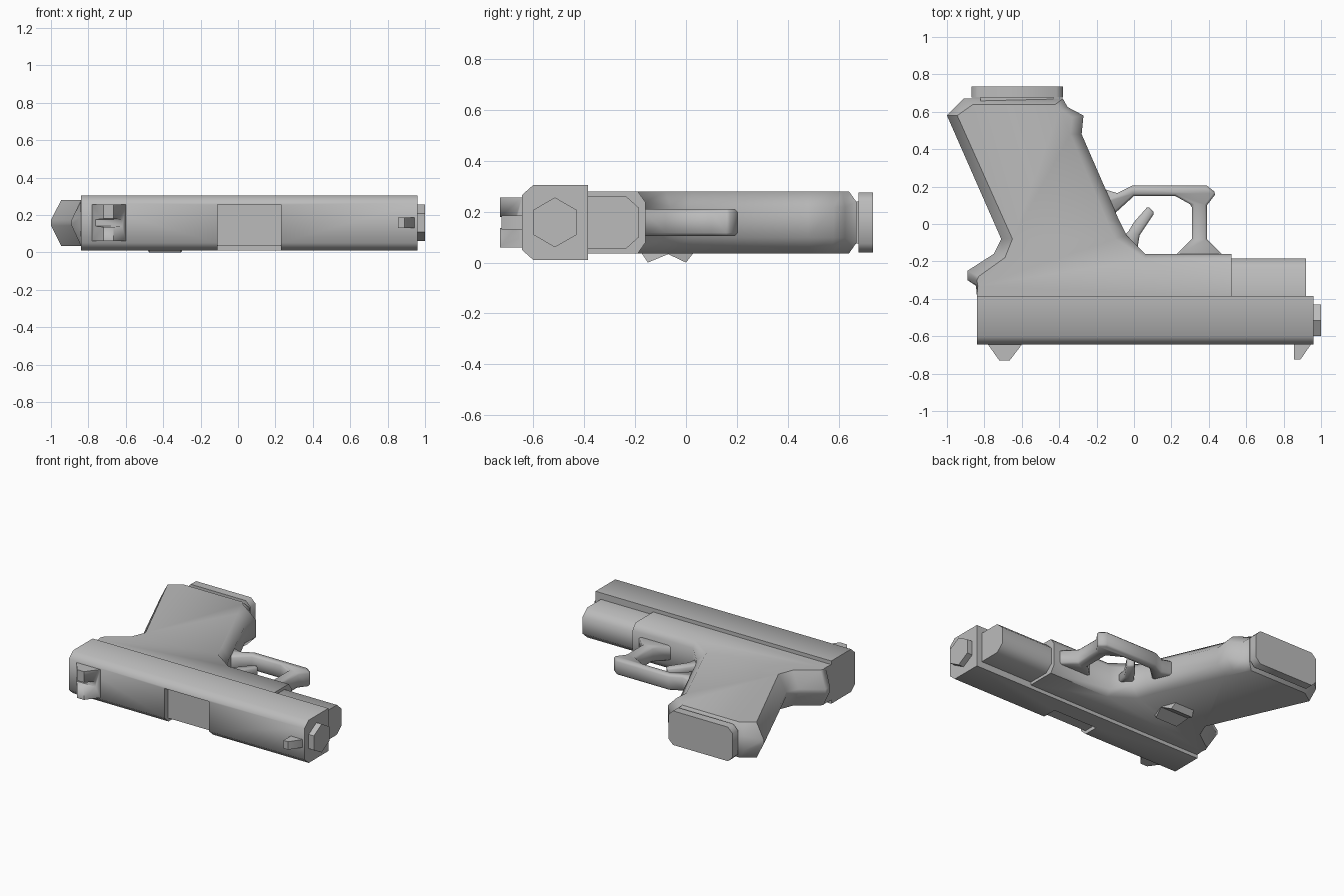
import bpy, bmesh, math
from mathutils import Vector

cube = bpy.data.objects.get("Cube")
if cube:
    bpy.data.objects.remove(cube)

grey = bpy.data.materials.new("grey")
grey.use_nodes = True
COLOUR = (0.5, 0.5, 0.5, 1)
grey.diffuse_color = COLOUR
grey.node_tree.nodes["Principled BSDF"].inputs["Base Color"].default_value = COLOUR

MID = 0.158  # centre plane of the whole model


def activate(ob):
    bpy.ops.object.select_all(action='DESELECT')
    ob.select_set(True)
    bpy.context.view_layer.objects.active = ob


def loft(name, rings, bevel=0, smooth=40):
    """Skin a stack of equal-length point rings and close both ends."""
    bm = bmesh.new()
    rows = [[bm.verts.new(p) for p in ring] for ring in rings]
    n = len(rows[0])
    for a, b in zip(rows, rows[1:]):
        for i in range(n):
            j = (i + 1) % n
            bm.faces.new((a[i], a[j], b[j], b[i]))
    bm.faces.new(rows[0][::-1])
    bm.faces.new(rows[-1])
    bmesh.ops.recalc_face_normals(bm, faces=bm.faces)
    me = bpy.data.meshes.new(name)
    bm.to_mesh(me)
    bm.free()
    me.materials.append(grey)
    ob = bpy.data.objects.new(name, me)
    bpy.context.collection.objects.link(ob)
    activate(ob)
    if bevel:
        mod = ob.modifiers.new("bevel", 'BEVEL')
        mod.width = bevel
        mod.segments = 1
        mod.angle_limit = math.radians(60)
        bpy.ops.object.modifier_apply(modifier=mod.name)
    bpy.ops.object.shade_smooth_by_angle(angle=math.radians(smooth))
    return ob


def prism_z(name, pts, z0, z1, **kw):
    return loft(name, [[(x, y, z) for x, y in pts] for z in (z0, z1)], **kw)


def prism_x(name, pts, x0, x1, **kw):
    return loft(name, [[(x, y, z) for y, z in pts] for x in (x0, x1)], **kw)


def cut(ob, cutter):
    activate(ob)
    mod = ob.modifiers.new("cut", 'BOOLEAN')
    mod.operation = 'DIFFERENCE'
    mod.solver = 'EXACT'
    mod.object = cutter
    bpy.ops.object.modifier_apply(modifier=mod.name)
    bpy.data.objects.remove(cutter)


# Slide: chamfered bar with an open port on its top and right side
slide = prism_x("slide", [(-0.385, 0.01), (-0.60, 0.01), (-0.645, 0.05), (-0.645, 0.265),
                          (-0.60, 0.305), (-0.385, 0.305)], -0.84, 0.96, smooth=50)
cut(slide, prism_x("port_cutter", [(-1, -0.1), (-0.5, -0.1), (-0.5, 0.035), (-0.605, 0.035),
                                   (-0.605, 0.255), (-1, 0.255)], -0.11, 0.23))
activate(slide)
bpy.ops.object.shade_smooth_by_angle(angle=math.radians(50))

# Barrel tip
prism_x("barrel", [(-0.515 + 0.098 * math.cos(math.radians(a)) * s, MID + 0.098 * math.sin(math.radians(a)))
                   for a, s in ((30, 1), (90, 1), (150, 1), (210, 1), (270, 1), (330, 1))], 0.9, 1.0)

# Frame and grip: x, y, cap inset x, cap inset y, half thickness of the outer band
BODY = [
    (-0.84, -0.385, 0, 0, 0.08), (0.52, -0.385, 0, 0, 0.08), (0.52, -0.16, 0, -0.03, 0.08),
    (0.06, -0.16, 0, -0.03, 0.08), (-0.04, -0.06, -0.06, -0.02, 0.06), (-0.08, 0.02, -0.06, 0, 0.06),
    (-0.28, 0.48, -0.06, 0, 0.06), (-0.27, 0.58, -0.06, -0.01, 0.06), (-0.355, 0.625, -0.04, -0.01, 0.06),
    (-0.38, 0.67, -0.04, -0.03, 0.08), (-0.91, 0.67, 0.05, -0.03, 0.05), (-1.0, 0.58, 0.055, 0, 0.015),
    (-0.71, -0.08, 0.06, 0, 0.015), (-0.75, -0.16, 0.06, -0.02, 0.015), (-0.89, -0.25, 0.06, -0.03, 0.015),
    (-0.89, -0.30, 0.05, 0, 0.015), (-0.845, -0.33, 0.01, 0, 0.03),
]
caps = [[(x + dx, y + dy, z) for x, y, dx, dy, h in BODY] for z in (0.035, 0.28)]
bands = [[(x, y, MID + s * h) for x, y, dx, dy, h in BODY] for s in (-1, 1)]
loft("frame_and_grip", [caps[0], bands[0], bands[1], caps[1]], smooth=55)

# Dust cover under the barrel
prism_x("dust_cover", [(-0.39, 0.055), (-0.235, 0.055), (-0.185, 0.10), (-0.185, 0.215),
                       (-0.235, 0.26), (-0.39, 0.26)], 0.5, 0.92, smooth=50)

# Magazine neck and base plate
prism_z("magazine_neck", [(-0.82, 0.65), (-0.43, 0.65), (-0.43, 0.69), (-0.82, 0.69)], 0.075, 0.24)
x0, x1, z0, z1, c = -0.87, -0.38, 0.04, 0.275, 0.035
plate = [(x0 + c, z0), (x1 - c, z0), (x1, z0 + c), (x1, z1 - c),
         (x1 - c, z1), (x0 + c, z1), (x0, z1 - c), (x0, z0 + c)]
loft("magazine_base", [[(x, y, z) for x, z in plate] for y in (0.677, 0.735)], smooth=50)

# Trigger guard and trigger
prism_z("trigger_guard", [
    (-0.17, 0.19), (-0.09, 0.165), (-0.01, 0.205), (0.39, 0.205), (0.44, 0.165), (0.39, 0.10),
    (0.39, -0.08), (0.48, -0.17), (0.22, -0.17), (0.31, -0.08), (0.31, 0.10), (0.22, 0.15),
    (0.0, 0.15), (-0.11, 0.05), (-0.20, 0.10)], 0.105, 0.21, bevel=0.012, smooth=50)
prism_z("trigger", [
    (-0.07, -0.08), (0.0, -0.14), (0.02, -0.12), (0.03, -0.06), (0.11, 0.06), (0.075, 0.095),
    (0.0, 0.01), (-0.03, -0.04)], 0.125, 0.19, bevel=0.01, smooth=50)

# Sights
rear = prism_z("rear_sight", [(-0.78, -0.63), (-0.78, -0.645), (-0.72, -0.73), (-0.665, -0.73),
                              (-0.60, -0.645), (-0.60, -0.63)], 0.06, 0.255)
cut(rear, prism_x("notch_cutter", [(-0.8, 0.13), (-0.67, 0.14), (-0.67, 0.175), (-0.8, 0.185)], -0.9, -0.5))
prism_z("front_sight", [(0.855, -0.63), (0.855, -0.725), (0.89, -0.725), (0.945, -0.645), (0.945, -0.63)],
        0.13, 0.185)

# Grooved release button: two tapered ridges on the right side
for side, ridge in (("lower", [(-0.18, 0.045), (-0.15, 0.0), (-0.07, 0.033), (-0.07, 0.045)]),
                    ("upper", [(0.035, 0.045), (0.0, 0.0), (-0.07, 0.033), (-0.07, 0.045)])):
    half = [0.07, 0.085, 0.11, 0.11]
    loft("release_button_" + side,
         [[(-0.39 + s * w, y, z) for (y, z), w in zip(ridge, half)] for s in (-1, 1)])
